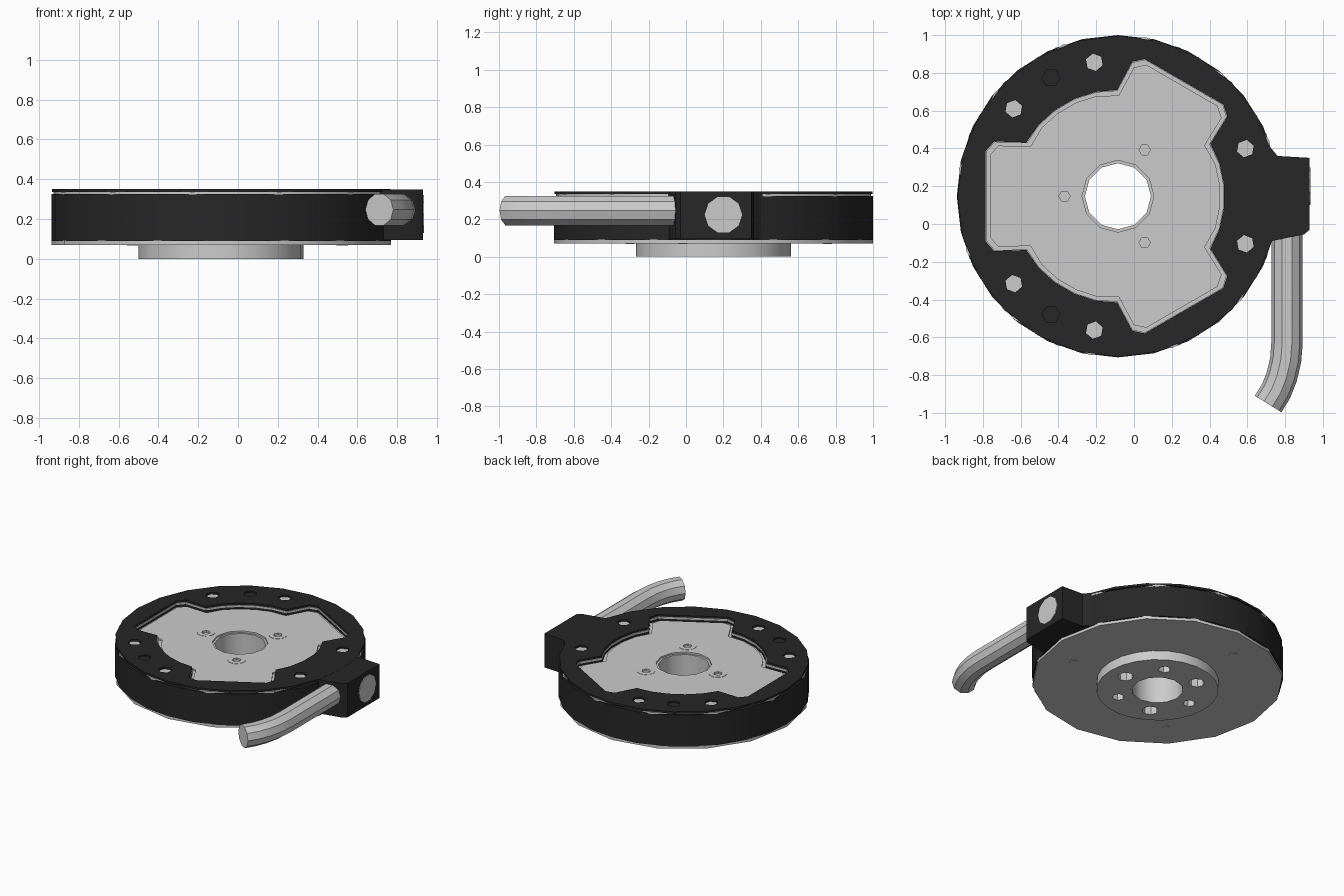
import bpy, bmesh, math
from math import cos, sin, radians

if "Cube" in bpy.data.objects:
    bpy.data.objects.remove(bpy.data.objects["Cube"])

CX, CY, R = -0.085, 0.147, 0.853

black = bpy.data.materials.new("black")
black.diffuse_color = (0.02, 0.02, 0.02, 1)
black.use_nodes = True
black.node_tree.nodes["Principled BSDF"].inputs["Base Color"].default_value = black.diffuse_color


def ring(r, n, a=0.0, d=0.0, phase=0.0):
    """Polygon of n sides, its middle at polar (d, a) from the motor axis."""
    px, py = CX + d * cos(radians(a)), CY + d * sin(radians(a))
    return [(px + r * cos(2 * math.pi * i / n + radians(phase)),
             py + r * sin(2 * math.pi * i / n + radians(phase))) for i in range(n)]


def lobed(s=0.0):
    """Three-lobed outline, shrunk inward by s."""
    pts = []
    for a in (60, 180, 300):
        t = radians(a)
        for d, w in ((.485, -.285), (.655, -.29), (.70, -.24),
                     (.70, .24), (.655, .29), (.485, .285)):
            d -= s
            w -= math.copysign(s, w)
            pts.append((CX + d * cos(t) - w * sin(t), CY + d * sin(t) + w * cos(t)))
        for b in (42, 54, 66, 78):
            q = t + radians(b)
            pts.append((CX + (.565 - s) * cos(q), CY + (.565 - s) * sin(q)))
    return pts


def finish(ob, mat):
    """Turn a curve into a clean mesh object."""
    deps = bpy.context.evaluated_depsgraph_get()
    me = bpy.data.meshes.new_from_object(ob.evaluated_get(deps))
    bm = bmesh.new()
    bm.from_mesh(me)
    bmesh.ops.remove_doubles(bm, verts=bm.verts, dist=1e-5)
    bmesh.ops.recalc_face_normals(bm, faces=bm.faces)
    bm.to_mesh(me)
    bm.free()
    me.materials.clear()
    if mat:
        me.materials.append(mat)
    name, matrix = ob.name, ob.matrix_world.copy()
    bpy.data.objects.remove(ob)
    new = bpy.data.objects.new(name, me)
    new.matrix_world = matrix
    bpy.context.collection.objects.link(new)
    bpy.ops.object.select_all(action='DESELECT')
    new.select_set(True)
    bpy.context.view_layer.objects.active = new
    bpy.ops.object.shade_smooth_by_angle(angle=radians(32))
    return new


def add_spline(cu, pts, cyclic):
    sp = cu.splines.new('POLY')
    sp.points.add(len(pts) - 1)
    for p, c in zip(sp.points, pts):
        p.co = (c[0], c[1], c[2] if len(c) > 2 else 0, 1)
    sp.use_cyclic_u = cyclic


def plate(name, loops, z0, z1, mat=None):
    """Flat plate from an outline plus any hole loops."""
    cu = bpy.data.curves.new(name + "_curve", 'CURVE')
    cu.dimensions, cu.fill_mode = '2D', 'BOTH'
    cu.extrude = (z1 - z0) / 2
    for pts in loops:
        add_spline(cu, pts, True)
    ob = bpy.data.objects.new(name, cu)
    ob.location.z = (z0 + z1) / 2
    bpy.context.collection.objects.link(ob)
    bpy.context.view_layer.update()
    return finish(ob, mat)


bore = ring(.175, 12)

# Mounting hub with alternating large and small bolt holes
hub_holes = [ring(.055 if i % 2 == 0 else .043, 8 if i % 2 == 0 else 6, 60 * i, .283)
             for i in range(6)]
plate("mounting_hub", [ring(.415, 24), bore] + hub_holes, 0, .072)

# Base disc and its three small screws
plate("base_disc", [ring(R, 16), bore], .07, .092)
for i, a in enumerate((-15, 105, 225)):
    plate(f"base_screw_{i}", [ring(.028, 6, a, .63)], .067, .071)

# Black housing, grey gasket layer and black cover ring with bolt holes
plate("housing", [ring(R, 28), lobed()], .09, .325, black)
plate("gasket", [ring(R + .001, 12, phase=20), lobed(.004)], .322, .336)
bolts = [s * a for s in (1, -1) for a in (20.5, 100, 119.5, 140)]
plate("cover_ring", [ring(R - .003, 24), lobed()]
      + [ring(.047, 6, a, .72, a) for a in bolts], .335, .35, black)
for i, a in enumerate((119.5, -119.5)):
    plate(f"black_plug_{i}", [ring(.05, 6, a, .72, a)], .33, .34, black)

# Grey rotor core with stepped edge
plate("rotor_core", [lobed(.003), bore], .09, .305)
sockets = [ring(.03, 6, a, .283) for a in (60, 180, 300)]
plate("rotor_face", [lobed(.022), ring(.19, 12)] + sockets, .303, .317)
for i, a in enumerate((60, 180, 300)):
    plate(f"rotor_screw_{i}", [ring(.062, 12, a, .283), ring(.03, 6, a, .283)],
          .316, .319)

# Cable outlet block with round side plug
plate("outlet_block", [[(.66, -.10), (.73, -.09), (.90, -.055), (.93, -.03),
                        (.93, .35), (.76, .36), (.71, .42), (.66, .42)]],
      .095, .349, black)
bpy.ops.mesh.primitive_cylinder_add(vertices=10, radius=.1, depth=.03,
                                    location=(.92, .2, .225),
                                    rotation=(0, math.pi / 2, 0))
bpy.context.object.name = "outlet_plug"

# Bent cable stub
cu = bpy.data.curves.new("cable_curve", 'CURVE')
cu.dimensions = '3D'
cu.bevel_depth, cu.bevel_resolution, cu.use_fill_caps = .083, 3, True
add_spline(cu, [(.81, .0, .247), (.81, -.63, .247), (.803, -.72, .247),
                (.782, -.81, .247), (.752, -.885, .247), (.71, -.953, .247)], False)
cable = bpy.data.objects.new("cable", cu)
bpy.context.collection.objects.link(cable)
bpy.context.view_layer.update()
finish(cable, None)
